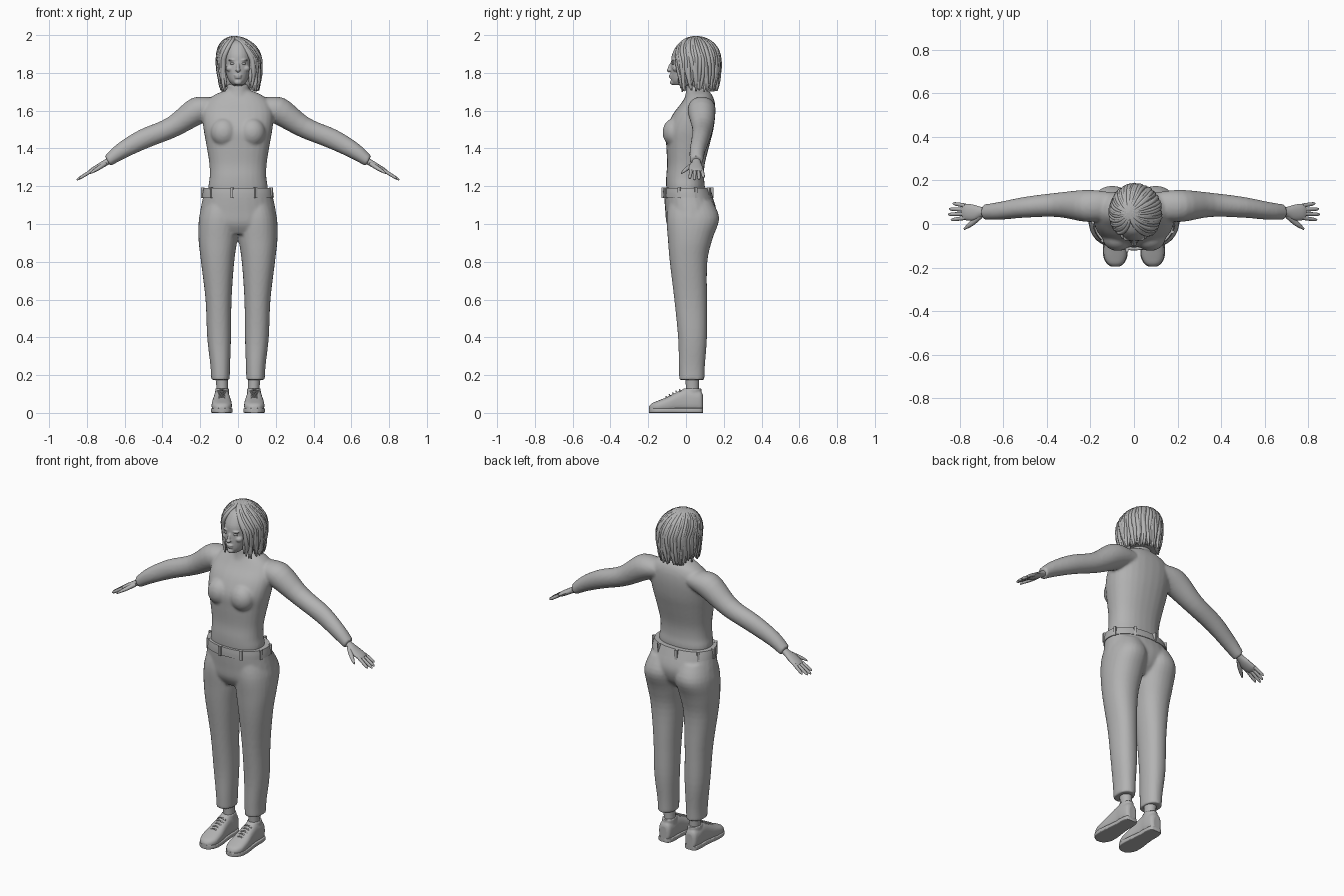
import bpy, bmesh, math, random
from mathutils import Vector, Matrix

random.seed(4)
old = bpy.data.objects.get("Cube")
if old:
    bpy.data.objects.remove(old, do_unlink=True)

X, Y, Z = Vector((1, 0, 0)), Vector((0, 1, 0)), Vector((0, 0, 1))
clay = bpy.data.materials.new("plain grey")
clay.use_nodes = True
GREY = (0.45, 0.45, 0.45, 1)
clay.diffuse_color = GREY
clay.node_tree.nodes["Principled BSDF"].inputs["Base Color"].default_value = GREY


def smooth_path(points, steps=4):
    """Catmull-Rom interpolation of equal-length tuples."""
    result = []
    last = len(points) - 1
    for i in range(last):
        a, b, c, d = (points[min(max(k, 0), last)] for k in (i - 1, i, i + 1, i + 2))
        for j in range(steps):
            t = j / steps
            result.append([q + t / 2 * (r - p + t * (2 * p - 5 * q + 4 * r - s + t * (3 * (q - r) + s - p)))
                           for p, q, r, s in zip(a, b, c, d)])
    return result + [list(points[-1])]


def loft(bm, rings, u=X, v=Y, sides=28, power=2.0, mirror=False):
    """Closed tube through rings of (x, y, z, radius along u, radius along v)."""
    for side in ((1, -1) if mirror else (1,)):
        loops = []
        for x, y, z, ru, rv in smooth_path(rings):
            loop = []
            for k in range(sides):
                a = math.tau * k / sides
                c, s = math.cos(a), math.sin(a)
                c = math.copysign(abs(c) ** (2 / power), c)
                s = math.copysign(abs(s) ** (2 / power), s)
                p = Vector((x, y, z)) + u * ru * c + v * rv * s
                loop.append(bm.verts.new((p.x * side, p.y, p.z)))
            loops.append(loop)
        for low, high in zip(loops, loops[1:]):
            for k in range(sides):
                n = (k + 1) % sides
                bm.faces.new((low[k], low[n], high[n], high[k]))
        bm.faces.new(loops[0][::-1])
        bm.faces.new(loops[-1])


def column(bm, rows, **options):
    """Upright loft from rows of (z, x, half width, front y, back y)."""
    loft(bm, [(x, (f + b) / 2, z, w, (b - f) / 2) for z, x, w, f, b in rows], **options)


def ball(bm, centre, radii, mirror=False, tilt=0):
    for side in ((1, -1) if mirror else (1,)):
        place = Matrix.Translation((centre[0] * side, centre[1], centre[2]))
        place = place @ Matrix.Rotation(tilt, 4, "X") @ Matrix.Diagonal((*radii, 1))
        bmesh.ops.create_uvsphere(bm, u_segments=24, v_segments=16, radius=1, matrix=place)


def finish(name, bm, voxel=0, relax=0):
    bmesh.ops.recalc_face_normals(bm, faces=bm.faces)
    mesh = bpy.data.meshes.new(name)
    bm.to_mesh(mesh)
    bm.free()
    mesh.materials.append(clay)
    ob = bpy.data.objects.new(name, mesh)
    bpy.context.collection.objects.link(ob)
    bpy.ops.object.select_all(action="DESELECT")
    ob.select_set(True)
    bpy.context.view_layer.objects.active = ob
    bpy.ops.object.shade_smooth_by_angle(angle=math.radians(45))
    if voxel:
        blend = ob.modifiers.new("blend", "REMESH")
        blend.mode = "VOXEL"
        blend.voxel_size = voxel
        blend.use_smooth_shade = True
        soften = ob.modifiers.new("soften", "SMOOTH")
        soften.iterations = relax
    return ob


# Sweater: torso, bust, sleeves and collar blended together
bm = bmesh.new()
column(bm, [(1.15, 0, .155, -.1, .095), (1.2, 0, .157, -.105, .1), (1.25, 0, .15, -.105, .095),
            (1.32, 0, .152, -.1, .1), (1.42, 0, .168, -.105, .125), (1.5, 0, .182, -.105, .145),
            (1.58, 0, .188, -.07, .155), (1.64, 0, .172, -.025, .153), (1.68, 0, .13, .0, .14),
            (1.705, 0, .075, .01, .12)], power=2.3)
ball(bm, (.075, -.062, 1.485), (.07, .062, .075), mirror=True)
ARM = Vector((.88, 0, -.475))
ARM_UP = Vector((.475, 0, .88))
loft(bm, [(.1, .085, 1.625, .06, .05), (.21, .083, 1.603, .074, .072), (.35, .088, 1.512, .056, .056),
          (.5, .077, 1.45, .048, .053), (.62, .06, 1.385, .041, .043), (.69, .055, 1.333, .035, .031)],
     Y, ARM_UP, mirror=True)
column(bm, [(1.66, 0, .075, -.01, .125), (1.7, 0, .062, 0, .115), (1.74, 0, .057, .003, .108)])
finish("sweater", bm, .008, 5)

# Trousers: hips and legs blended together
bm = bmesh.new()
column(bm, [(.945, 0, .15, -.07, .09), (1, 0, .205, -.102, .14), (1.07, 0, .2, -.11, .16),
            (1.14, 0, .186, -.115, .142), (1.185, 0, .178, -.115, .12)], power=2.2)
column(bm, [(.175, .093, .049, -.036, .097), (.25, .094, .052, -.038, .1), (.4, .1, .063, -.042, .111),
            (.6, .103, .069, -.062, .111), (.8, .108, .088, -.086, .113), (.92, .106, .103, -.096, .14),
            (1.03, .1, .106, -.103, .176), (1.12, .09, .088, -.09, .14)], mirror=True, power=2.2)
finish("trousers", bm, .008, 4)

# Waistband with belt loops
bm = bmesh.new()
column(bm, [(1.14, 0, .19, -.121, .145), (1.165, 0, .187, -.121, .136), (1.19, 0, .182, -.119, .127)],
       power=2.2, sides=48)
finish("waistband", bm)
bm = bmesh.new()
for degrees in range(20, 380, 40):
    a = math.radians(degrees)
    spot = Vector((.187 * math.cos(a), .008 + .13 * math.sin(a), 1.165))
    place = Matrix.Translation(spot) @ Matrix.Rotation(a, 4, "Z") @ Matrix.Diagonal((.018, .014, .055, 1))
    bmesh.ops.create_cube(bm, size=1, matrix=place)
finish("belt_loops", bm)

# Hands: flat palm, four fingers and a thumb on each side
bm = bmesh.new()
loft(bm, [(.665, .055, 1.345, .022, .02), (.7, .055, 1.325, .023, .017), (.735, .052, 1.304, .036, .016),
          (.77, .055, 1.284, .038, .014), (.788, .056, 1.275, .033, .009)],
     Y, ARM_UP, sides=16, mirror=True)
for k, length in enumerate((.075, .09, .085, .065)):
    start = Vector((.775, .028 + .019 * k, 1.282))
    spread = Y * (k - 1.5) * .006
    rings = []
    for t, r in ((0, .0095), (.5, .009), (.85, .0075), (1, .003)):
        rings.append((*(start + (ARM * length + spread) * t - Z * .006 * t), r, r))
    loft(bm, rings, Y, ARM_UP, sides=10, mirror=True)
loft(bm, [(.705, .04, 1.318, .014, .014), (.735, .012, 1.298, .013, .012), (.76, -.008, 1.283, .01, .009),
          (.782, -.024, 1.268, .004, .004)], Vector((.6, .8, 0)), Z, sides=10, mirror=True)
finish("hands", bm)

# Ankles
bm = bmesh.new()
column(bm, [(.06, .083, .033, -.005, .07), (.12, .083, .03, 0, .068), (.2, .087, .034, -.005, .07)], mirror=True)
finish("ankles", bm)

# Shoes: rounded uppers lofted from heel to toe
bm = bmesh.new()
uppers = [(.09, .022, .09), (.078, .036, .11), (.04, .042, .118), (0, .042, .125), (-.045, .046, .108),
          (-.1, .053, .08), (-.15, .052, .06), (-.182, .036, .046), (-.196, .015, .03)]
loft(bm, [(.086, y, h / 2 + .004, w, h / 2) for y, w, h in uppers], X, Z, power=2.6, mirror=True)
column(bm, [(.09, .084, .038, -.02, .08), (.13, .084, .036, -.012, .082)], mirror=True)
finish("shoes", bm, .005, 3)

# Soles follow the shoe outline
bm = bmesh.new()
loft(bm, [(.086, y, .0125, w + .003, .0125) for y, w, h in uppers], X, Z, power=8, mirror=True)
finish("soles", bm)

# Laces
bm = bmesh.new()
for k in range(5):
    y, z = -.03 - .018 * k, .124 - .0095 * k
    loft(bm, [(.06, y, z - .012, .004, .004), (.086, y - .004, z, .004, .004), (.112, y, z - .012, .004, .004)],
         Y, Z, sides=8, mirror=True)
finish("laces", bm)

# Head: skull, jaw, neck and facial features blended together
bm = bmesh.new()
column(bm, [(1.735, 0, .028, -.066, .02), (1.76, 0, .05, -.079, .07), (1.8, 0, .064, -.081, .1),
            (1.85, 0, .073, -.079, .13), (1.9, 0, .074, -.073, .14), (1.95, 0, .058, -.045, .12),
            (1.975, 0, .03, -.01, .09)], power=2.2)
column(bm, [(1.68, 0, .047, .005, .1), (1.8, 0, .045, 0, .1)])
ball(bm, (0, -.084, 1.829), (.009, .011, .03), tilt=-.3)
ball(bm, (0, -.09, 1.815), (.014, .013, .009))
ball(bm, (0, -.082, 1.787), (.022, .009, .006))
ball(bm, (0, -.08, 1.776), (.019, .01, .006))
ball(bm, (0, -.071, 1.75), (.02, .014, .014))
ball(bm, (.029, -.066, 1.868), (.023, .013, .006), mirror=True)
ball(bm, (.042, -.05, 1.823), (.022, .022, .018), mirror=True)
finish("head", bm, .004, 3)
bm = bmesh.new()
ball(bm, (.029, -.066, 1.85), (.014, .011, .007), mirror=True)
finish("eyes", bm)

# Hair: inner cap, then two layers of locks fanning from the crown and parting at the face
bm = bmesh.new()
ball(bm, (.007, .066, 1.868), (.104, .112, .115))
column(bm, [(1.725, .007, .085, .03, .16), (1.79, .007, .1, .01, .174), (1.87, .007, .1, .0, .174)])
finish("hair_cap", bm)

locks = bpy.data.curves.new("hair_locks", "CURVE")
locks.dimensions = "3D"
locks.bevel_depth = .0125
locks.bevel_resolution = 2
locks.materials.append(clay)
COUNT, POINTS, BEND = 42, 18, .55
for layer in (.97, 1.03):
    for i in range(COUNT):
        share = (i + random.uniform(-.3, .3)) / (COUNT - 1)
        start, end = math.tau * share, math.radians(40 + 268 * share)
        drop, phase = random.uniform(.13, .168), random.uniform(0, math.tau)
        spline = locks.splines.new("POLY")
        spline.points.add(POINTS - 1)
        spline.use_smooth = True
        for k, point in enumerate(spline.points):
            t = k / (POINTS - 1)
            swing = min(1, t / BEND)
            fall = max(0, t - BEND) / (1 - BEND)
            angle = start + (end - start) * swing + .06 * t * math.sin(9 * t + phase)
            reach = math.sin(swing * math.pi / 2) * layer
            reach *= 1 - .1 * fall ** 2 + .03 * t * math.sin(11 * t + phase)
            x = .007 - .03 * (1 - swing) + .107 * reach * math.sin(angle)
            y = .053 - .119 * reach * math.cos(angle)
            z = 1.868 + .116 * layer * math.cos(swing * math.pi / 2) - drop * fall
            point.co = (x, y, z, 1)
            point.radius = .6 + .5 * swing - .75 * fall ** 2
hair = bpy.data.objects.new("hair_locks", locks)
bpy.context.collection.objects.link(hair)
